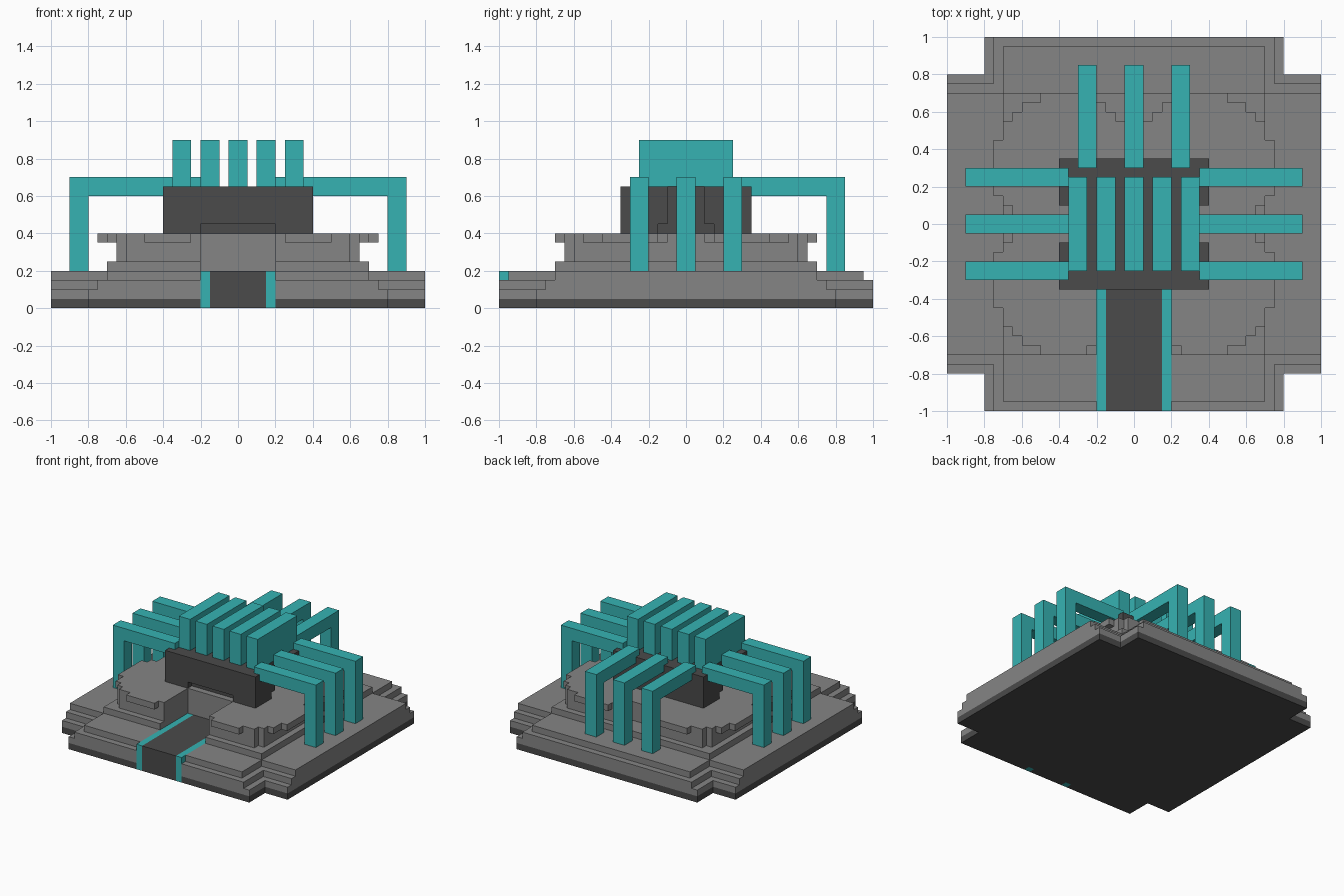
import bpy, bmesh

cube = bpy.data.objects.get("Cube")
if cube:
    bpy.data.objects.remove(cube)


def material(name, rgb):
    m = bpy.data.materials.new(name)
    m.use_nodes = True
    m.diffuse_color = (*rgb, 1)
    m.node_tree.nodes["Principled BSDF"].inputs["Base Color"].default_value = (*rgb, 1)
    return m


GREY = material("stone grey", (0.235, 0.235, 0.235))
DARK = material("dark grey", (0.069, 0.069, 0.069))
TEAL = material("teal", (0.037, 0.45, 0.45))


def finish(bm, name, mat):
    bmesh.ops.recalc_face_normals(bm, faces=bm.faces)
    me = bpy.data.meshes.new(name)
    bm.to_mesh(me)
    bm.free()
    me.materials.append(mat)
    ob = bpy.data.objects.new(name, me)
    bpy.context.collection.objects.link(ob)
    return ob


def boxes(name, mat, spans):
    """One object from boxes given as (x0, x1, y0, y1, z0, z1)."""
    bm = bmesh.new()
    for x0, x1, y0, y1, z0, z1 in spans:
        vs = bmesh.ops.create_cube(bm, size=1)["verts"]
        for v in vs:
            v.co = (x1 if v.co.x > 0 else x0, y1 if v.co.y > 0 else y0, z1 if v.co.z > 0 else z0)
    return finish(bm, name, mat)


def prism(name, mat, half, z0, z1):
    """Mirror a half outline (x >= 0, front to back) and extrude it upward."""
    bm = bmesh.new()
    outline = half + [(-x, y) for x, y in reversed(half) if x > 0]
    face = bm.faces.new([bm.verts.new((x, y, z0)) for x, y in outline])
    top = bmesh.ops.extrude_face_region(bm, geom=[face])["geom"]
    for v in top:
        if isinstance(v, bmesh.types.BMVert):
            v.co.z = z1
    return finish(bm, name, mat)


def stepped(corner, channel_end=-0.35):
    """Half outline with the front channel; corner runs from front edge to side."""
    front = corner[0][1]
    return ([(0, channel_end), (0.2, channel_end), (0.2, front)] + corner
            + [(x, -y) for x, y in reversed(corner)] + [(0, -front)])


# Stepped plinth
prism("base_plate", DARK, stepped([(0.8, -1), (0.8, -0.8), (1, -0.8)], -0.95), 0, 0.05)
prism("plinth_lower", GREY, stepped([(0.8, -1), (0.8, -0.8), (1, -0.8)]), 0.05, 0.1)
prism("plinth_middle", GREY, stepped([(0.75, -1), (0.75, -0.75), (1, -0.75)]), 0.1, 0.15)
prism("plinth_upper", GREY, stepped([(0.7, -0.95), (0.7, -0.7), (1, -0.7)]), 0.15, 0.2)
prism("terrace_step", GREY, stepped([(0.7, -0.7)]), 0.2, 0.25)
prism("terrace_neck", GREY, stepped([(0.6, -0.65), (0.6, -0.6), (0.65, -0.6)])[:-1]
      + [(0.15, 0.65), (0.15, 0.6), (0.1, 0.6), (0.1, 0.55), (0, 0.55)], 0.25, 0.35)

# Rounded terrace top with notches at the sides, back and front
edge = [(0.5, -0.7), (0.5, -0.65), (0.6, -0.65), (0.6, -0.6), (0.65, -0.6), (0.65, -0.55),
        (0.7, -0.55), (0.7, -0.45), (0.75, -0.45), (0.75, -0.15), (0.7, -0.15),
        (0.7, -0.1), (0.65, -0.1)]
terrace = ([(0, -0.35), (0.2, -0.35), (0.2, -0.65), (0.25, -0.65), (0.25, -0.7)] + edge
           + [(x, -y) for x, y in reversed(edge)]
           + [(0.2, 0.7), (0.2, 0.65), (0.15, 0.65), (0.15, 0.6), (0.1, 0.6), (0.1, 0.55), (0, 0.55)])
prism("terrace_top", GREY, terrace, 0.35, 0.4)

# Entrance path with teal borders
boxes("entrance_path", DARK, [(-0.15, 0.15, -1, -0.35, 0.05, 0.2),
                              (-0.15, 0.15, -1, -0.95, 0, 0.05)])
for side, s in (("left", 1), ("right", -1)):
    a, b = sorted((0.15 * s, 0.2 * s))
    boxes("path_border_" + side, TEAL, [(a, b, -1, -0.35, 0.05, 0.2),
                                        (a, b, -1, -0.95, 0, 0.05)])

# Central hall: core, side wings framing the openings, lintel over the entrance
hall = [(-0.25, 0.25, -0.3, 0.35, 0.4, 0.65), (-0.25, 0.25, -0.35, -0.3, 0.45, 0.65)]
for s in (1, -1):
    a, b = sorted((0.25 * s, 0.4 * s))
    c, d = sorted((0.2 * s, 0.25 * s))
    hall.append((c, d, -0.35, -0.3, 0.4, 0.45))
    for t in (1, -1):
        for inner, z0, z1 in ((0.15, 0.4, 0.45), (0.1, 0.45, 0.65)):
            y0, y1 = sorted((inner * t, 0.35 * t))
            hall.append((a, b, y0, y1, z0, z1))
boxes("hall", DARK, hall)

# Roof fins
for i, x in enumerate((-0.3, -0.15, 0, 0.15, 0.3)):
    boxes(f"roof_fin_{i + 1}", TEAL, [(x - 0.05, x + 0.05, -0.25, 0.25, 0.65, 0.9)])

# Angular buttresses on the sides and the back
for i, c in enumerate((-0.25, 0, 0.25)):
    for side, s in (("left", 1), ("right", -1)):
        a, b = sorted((0.35 * s, 0.9 * s))
        e, f = sorted((0.8 * s, 0.9 * s))
        boxes(f"buttress_{side}_{i + 1}", TEAL, [(a, b, c - 0.05, c + 0.05, 0.6, 0.7),
                                                 (e, f, c - 0.05, c + 0.05, 0.2, 0.6)])
    boxes(f"buttress_back_{i + 1}", TEAL, [(c - 0.05, c + 0.05, 0.3, 0.85, 0.6, 0.7),
                                           (c - 0.05, c + 0.05, 0.75, 0.85, 0.2, 0.6)])
